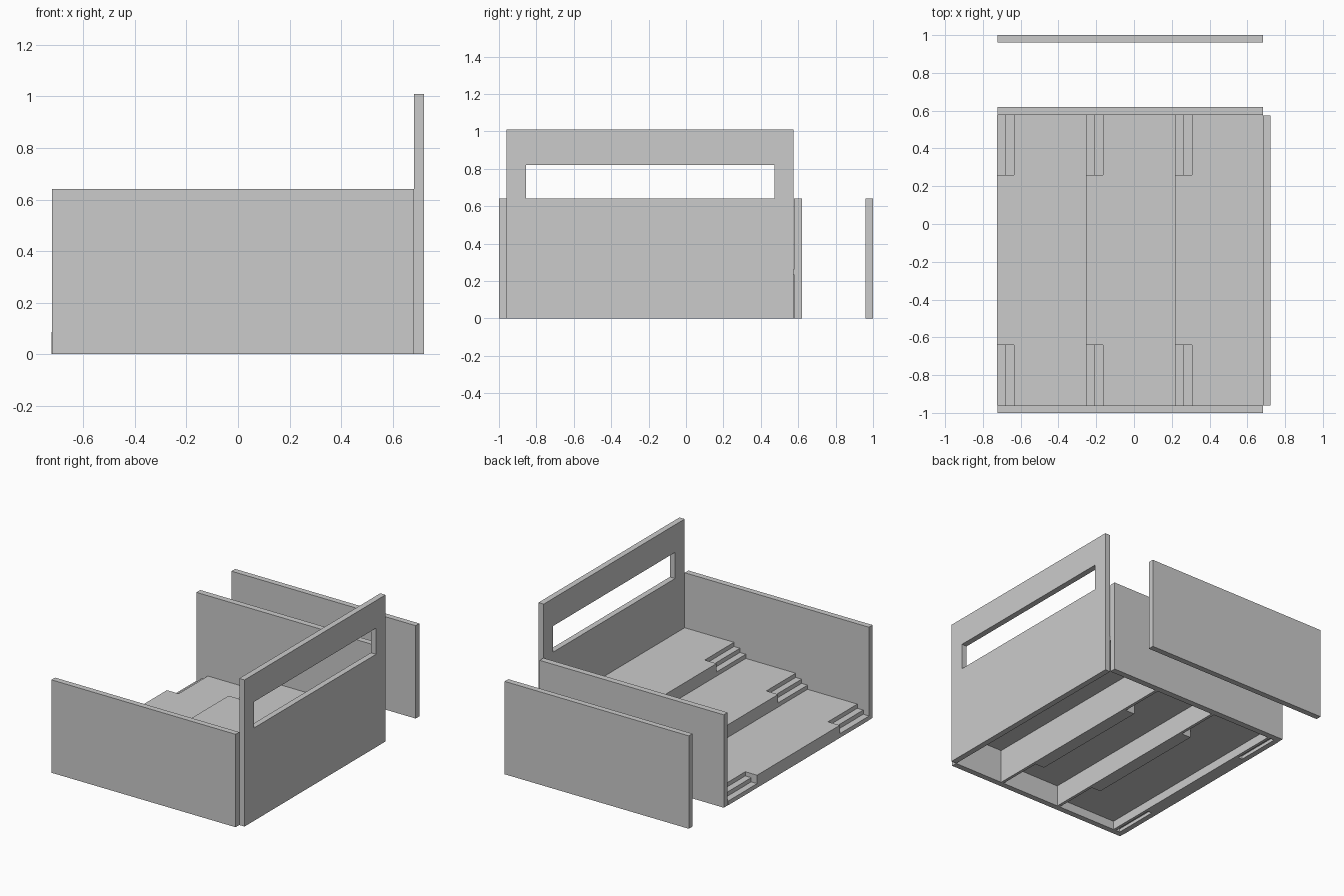
import bpy, bmesh
from mathutils import Vector

if "Cube" in bpy.data.objects:
    bpy.data.objects.remove(bpy.data.objects["Cube"])


def prism(name, points, axis, lo, hi, hole=None):
    """Extrude a profile along y (points are x,z) or x (points are y,z)."""
    def place(p):
        return Vector((p[0], lo, p[1])) if axis == 'y' else Vector((lo, p[0], p[1]))
    bm = bmesh.new()
    outer = [bm.verts.new(place(p)) for p in points]
    if hole:
        inner = [bm.verts.new(place(p)) for p in hole]
        n = len(outer)
        faces = [bm.faces.new((outer[i], outer[(i + 1) % n], inner[(i + 1) % n], inner[i]))
                 for i in range(n)]
    else:
        faces = [bm.faces.new(outer)]
    ext = bmesh.ops.extrude_face_region(bm, geom=faces, use_keep_orig=True)
    step = Vector((0, hi - lo, 0)) if axis == 'y' else Vector((hi - lo, 0, 0))
    bmesh.ops.translate(bm, vec=step,
                        verts=[g for g in ext['geom'] if isinstance(g, bmesh.types.BMVert)])
    bmesh.ops.recalc_face_normals(bm, faces=bm.faces)
    mesh = bpy.data.meshes.new(name)
    bm.to_mesh(mesh)
    bm.free()
    ob = bpy.data.objects.new(name, mesh)
    bpy.context.collection.objects.link(ob)
    return ob


def rect(a0, a1, b0, b1):
    return [(a0, b0), (a1, b0), (a1, b1), (a0, b1)]


# Side walls, including the separate outer one
for name, y0, y1 in (("front_wall", -1.0, -0.96), ("back_wall", 0.578, 0.62),
                     ("outer_wall", 0.96, 1.0)):
    prism(name, rect(-0.722, 0.682, 0, 0.64), 'y', y0, y1)

# Tall end wall with a long window
prism("window_wall", rect(-0.96, 0.575, 0, 1.01), 'x', 0.682, 0.722,
      hole=rect(-0.855, 0.472, 0.64, 0.82))

# Three terraces: a thick beam and deck in the middle, small stairs at both ends
RISE, DECK, W = 0.087, 0.027, 0.09
h = RISE / 3
starts = [-0.724, -0.254, 0.216, 0.682]
for i in range(3):
    x, nxt = starts[i], starts[i + 1]
    base, top = i * RISE, (i + 1) * RISE
    low = top - DECK
    middle = [(x, 0), (x + W, 0), (x + W, low), (nxt, low), (nxt, top), (x, top)]
    prism(f"terrace_{i + 1}", middle, 'y', -0.64, 0.26)
    end = nxt + (0.07 if i < 2 else 0)
    stairs = [(x, base), (x + 0.038, base), (x + 0.038, base + h * 0.8),
              (x + 0.07, base + h * 0.8), (x + 0.07, 0), (x + W, 0), (x + W, low),
              (end, low), (end, top), (x + W, top), (x + W, base + 2 * h),
              (x + 0.045, base + 2 * h), (x + 0.045, base + h), (x, base + h)]
    prism(f"front_stairs_{i + 1}", stairs, 'y', -0.96, -0.64)
    prism(f"back_stairs_{i + 1}", stairs, 'y', 0.26, 0.578)
